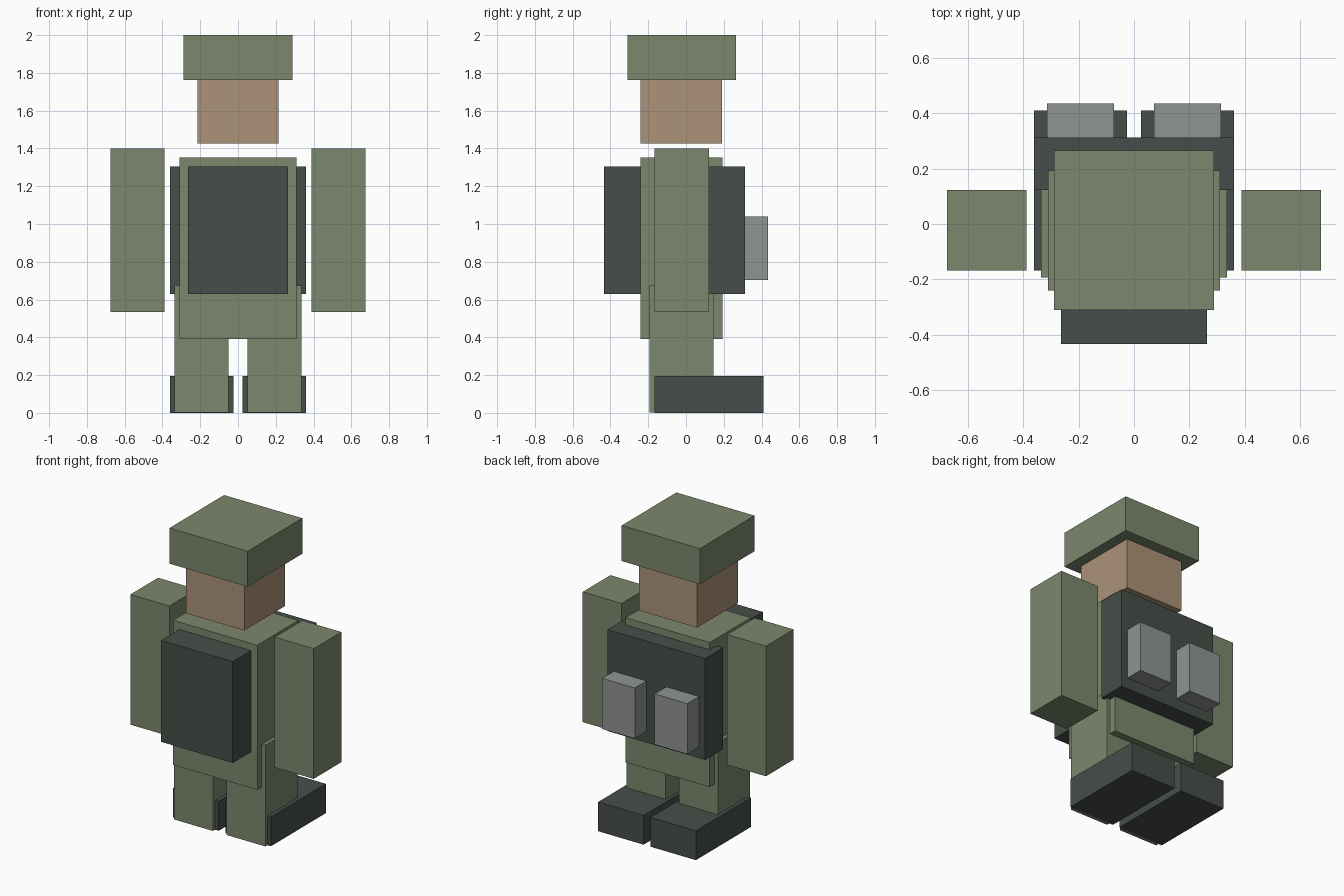
import bpy
import bmesh
from mathutils import Vector

cube = bpy.data.objects.get("Cube")
if cube:
    bpy.data.objects.remove(cube, do_unlink=True)


def material(name, rgb):
    mat = bpy.data.materials.new(name)
    mat.use_nodes = True
    colour = (*rgb, 1.0)
    mat.diffuse_color = colour
    mat.node_tree.nodes["Principled BSDF"].inputs["Base Color"].default_value = colour
    return mat


olive = material("olive cloth", (0.202, 0.242, 0.153))
skin = material("skin", (0.413, 0.287, 0.191))
dark = material("dark gear", (0.061, 0.076, 0.067))
grey = material("grey metal", (0.275, 0.296, 0.287))


def box(name, x, y, z, mat):
    """Box from its (low, high) extent along each axis."""
    low, high = (Vector(corner) for corner in zip(x, y, z))
    bm = bmesh.new()
    bmesh.ops.create_cube(bm, size=1)
    bmesh.ops.scale(bm, vec=high - low, verts=bm.verts)
    bmesh.ops.translate(bm, vec=(low + high) / 2, verts=bm.verts)
    mesh = bpy.data.meshes.new(name)
    bm.to_mesh(mesh)
    bm.free()
    mesh.materials.append(mat)
    obj = bpy.data.objects.new(name, mesh)
    bpy.context.collection.objects.link(obj)


def centred(name, half, y, z, mat):
    box(name, (-half, half), y, z, mat)


def pair(name, x, y, z, mat):
    """The same box on the left (+x) and mirrored on the right."""
    box("left_" + name, x, y, z, mat)
    box("right_" + name, (-x[1], -x[0]), y, z, mat)


# Head and hat
centred("head", 0.215, (-0.24, 0.19), (1.425, 1.77), skin)
centred("hat", 0.288, (-0.31, 0.265), (1.763, 2.0), olive)

# Torso, chest plate and backpack with its canisters
centred("torso", 0.31, (-0.24, 0.193), (0.39, 1.353), olive)
centred("chest_plate", 0.264, (-0.433, -0.22), (0.63, 1.305), dark)
centred("backpack", 0.36, (0.123, 0.312), (0.63, 1.305), dark)
pair("canister", (0.073, 0.314), (0.3, 0.435), (0.703, 1.04), grey)

# Arms
pair("arm", (0.388, 0.675), (-0.168, 0.123), (0.533, 1.4), olive)

# Legs and boots
pair("leg", (0.05, 0.336), (-0.193, 0.145), (0.002, 0.675), olive)
pair("boot", (0.025, 0.36), (-0.168, 0.41), (0.0, 0.195), dark)
